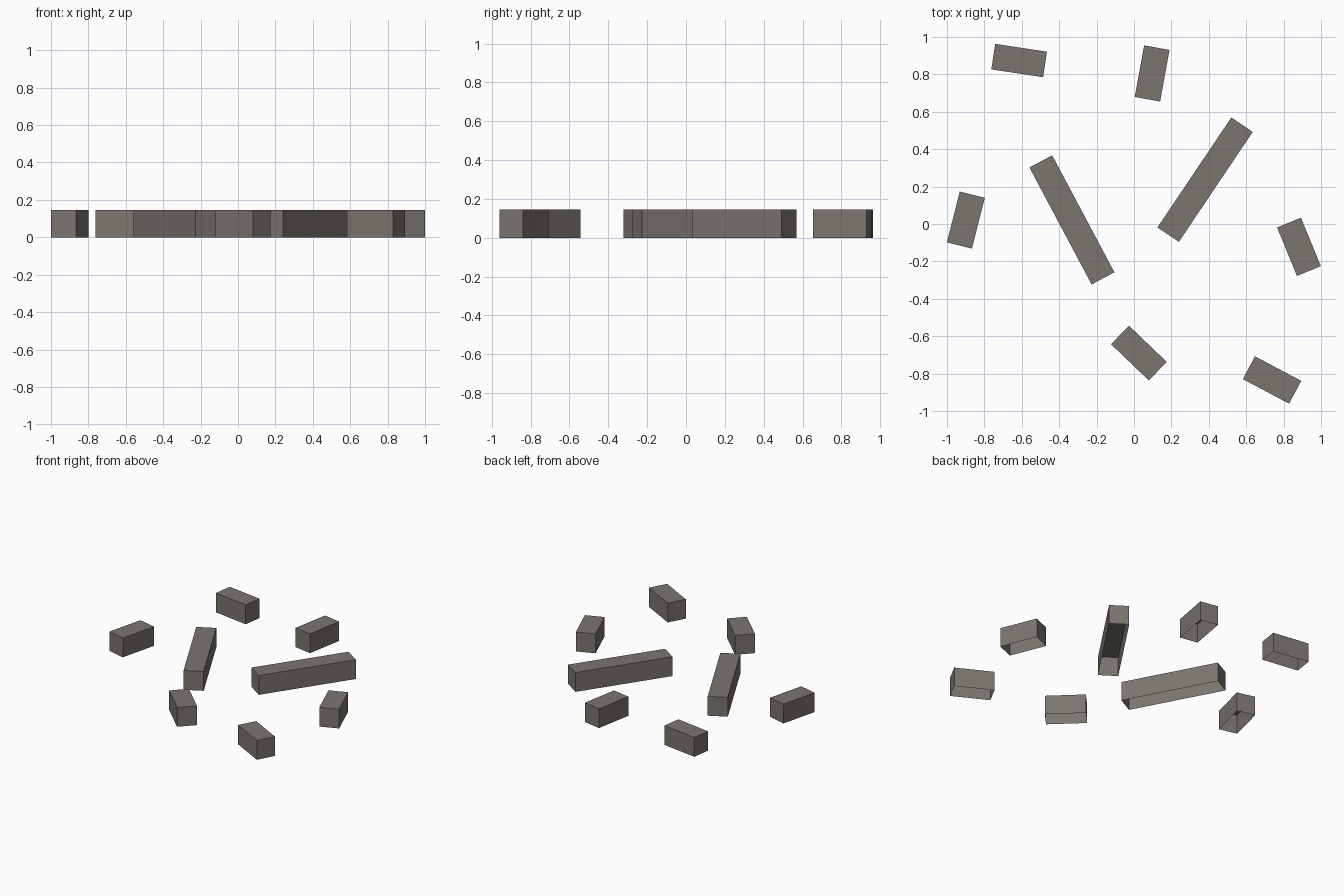
import bpy, bmesh, math
from mathutils import Matrix

if "Cube" in bpy.data.objects:
    bpy.data.objects.remove(bpy.data.objects["Cube"])

stone = bpy.data.materials.new("warm grey stone")
stone.diffuse_color = (0.20, 0.178, 0.157, 1)
stone.use_nodes = True
stone.node_tree.nodes["Principled BSDF"].inputs["Base Color"].default_value = stone.diffuse_color

WIDTH, HEIGHT = 0.138, 0.145
SHORT, LONG = 0.28, 0.708


def block(name, length, x, y, angle):
    """Box standing on the ground, open underneath, turned about z."""
    bm = bmesh.new()
    bmesh.ops.create_cube(bm, size=1)
    bmesh.ops.transform(
        bm, verts=bm.verts,
        matrix=Matrix.Translation((0, 0, HEIGHT / 2))
        @ Matrix.Diagonal((length, WIDTH, HEIGHT, 1)))
    bm.normal_update()
    bottom = [f for f in bm.faces if f.normal.z < -0.5]
    bmesh.ops.delete(bm, geom=bottom, context='FACES_ONLY')
    mesh = bpy.data.meshes.new(name)
    bm.to_mesh(mesh)
    bm.free()
    mesh.materials.append(stone)
    ob = bpy.data.objects.new(name, mesh)
    ob.location = (x, y, 0)
    ob.rotation_euler.z = math.radians(angle)
    bpy.context.collection.objects.link(ob)


# two long blocks in the middle
block("long_block_left", LONG, -0.332, 0.022, -62)
block("long_block_right", LONG, 0.380, 0.237, 56.1)

# six short blocks scattered around them
for i, (x, y, angle) in enumerate([
        (-0.614, 0.874, -8.6), (0.097, 0.805, 79.7), (-0.899, 0.021, 75.9),
        (0.882, -0.122, -67.7), (0.026, -0.690, -43.8), (0.738, -0.834, -28)]):
    block(f"short_block_{i + 1}", SHORT, x, y, angle)
